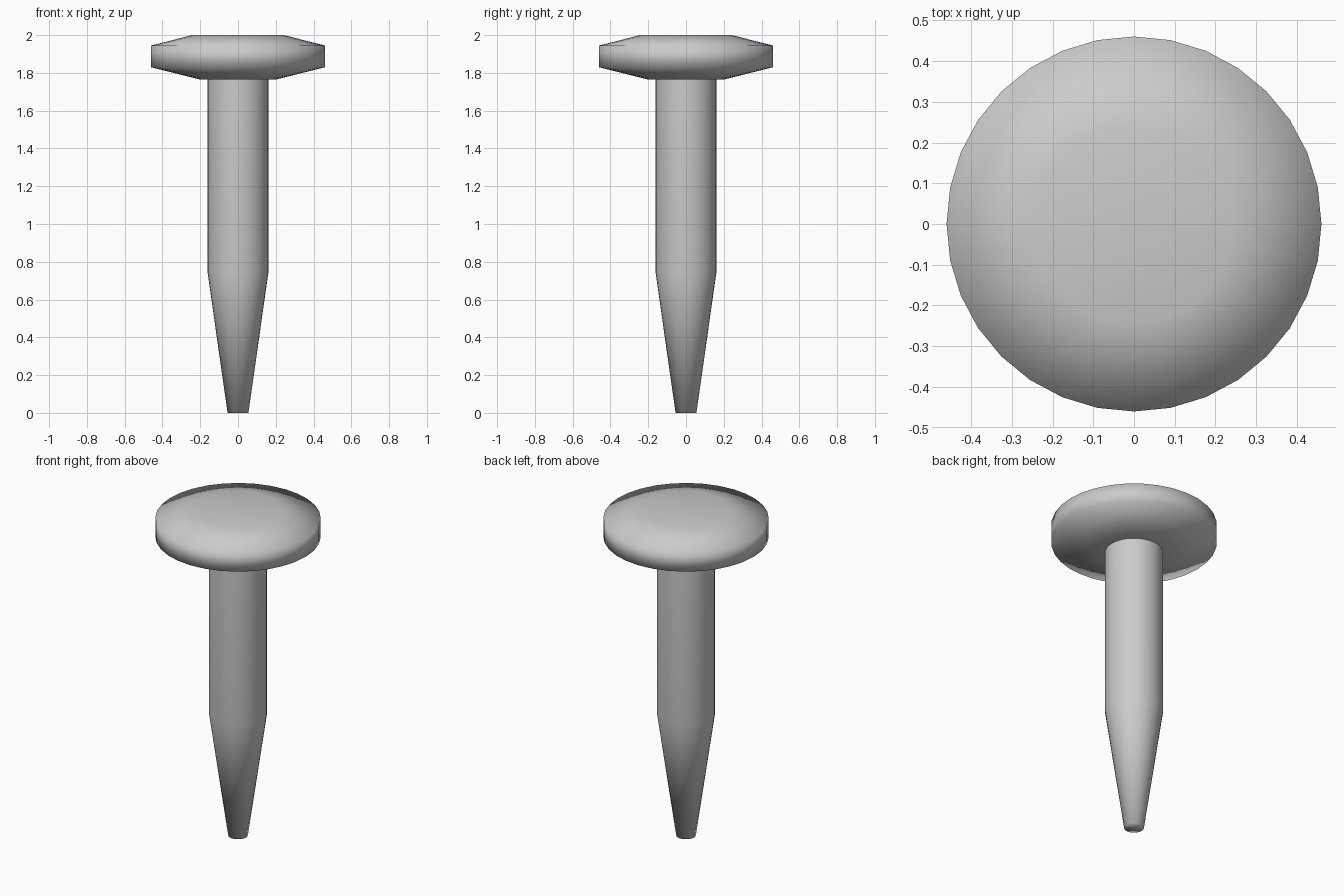
import bpy, bmesh
from math import cos, sin, tau

if "Cube" in bpy.data.objects:
    bpy.data.objects.remove(bpy.data.objects["Cube"])

SIDES = 32


def lathe(name, profile, cap_top=True):
    """Revolve (radius, z) points around z, with capped ends and smooth shading."""
    bm = bmesh.new()
    rings = [[bm.verts.new((r * cos(tau * i / SIDES), r * sin(tau * i / SIDES), z))
              for i in range(SIDES)] for r, z in profile]
    for low, high in zip(rings, rings[1:]):
        for i in range(SIDES):
            j = (i + 1) % SIDES
            bm.faces.new((low[i], low[j], high[j], high[i]))
    bm.faces.new(rings[0][::-1])
    if cap_top:
        bm.faces.new(rings[-1])
    for face in bm.faces:
        face.smooth = True
    mesh = bpy.data.meshes.new(name)
    bm.to_mesh(mesh)
    bm.free()
    obj = bpy.data.objects.new(name, mesh)
    bpy.context.collection.objects.link(obj)
    return obj


# Straight shaft tapering to a blunt tip, open where it meets the head
lathe("shaft", [(0.055, 0), (0.162, 0.75), (0.162, 1.765)], cap_top=False)

# Wide head, chamfered above and below
lathe("head", [(0.20, 1.765), (0.46, 1.83), (0.46, 1.945), (0.243, 2.0)])
